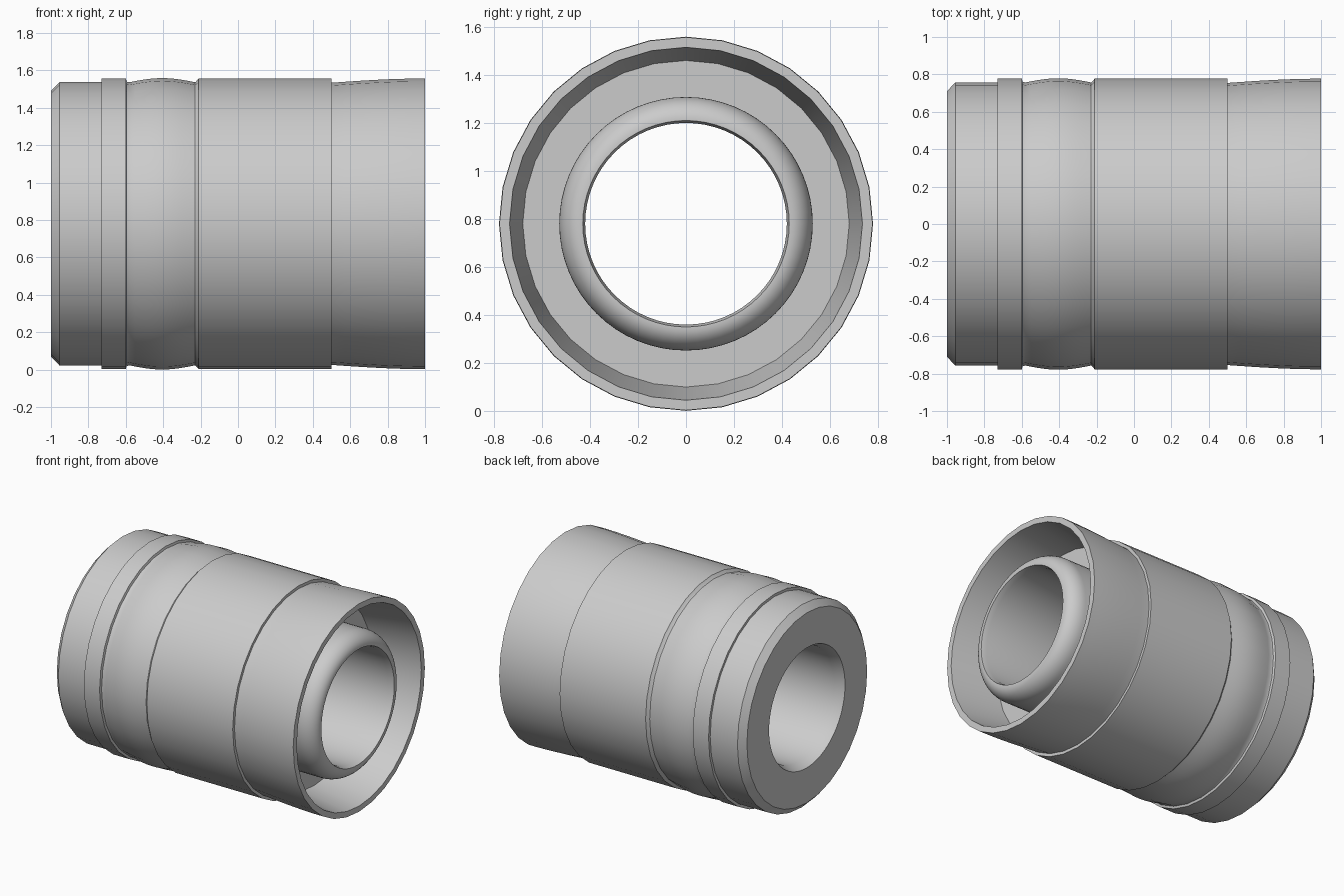
import bpy, bmesh, math

if "Cube" in bpy.data.objects:
    bpy.data.objects.remove(bpy.data.objects["Cube"], do_unlink=True)

AXIS_Z = 0.78

grey = bpy.data.materials.new("plain grey")
grey.use_nodes = True
colour = (0.6, 0.6, 0.6, 1)
grey.diffuse_color = colour
grey.node_tree.nodes["Principled BSDF"].inputs["Base Color"].default_value = colour


def arc(x0, x1, base, rise, start, end, n):
    """Swelling line from x0 to x1; start and end are phases of a sine."""
    pts = []
    for i in range(n + 1):
        t = i / n
        pts.append((x0 + (x1 - x0) * t,
                    base + rise * math.sin(start + (end - start) * t)))
    return pts


def lathe(name, profile, sides):
    """Turn a profile of (x, radius) points about the lengthwise axis."""
    bm = bmesh.new()
    rings = []
    for x, r in profile:
        ring = []
        for i in range(sides):
            a = 2 * math.pi * i / sides
            ring.append(bm.verts.new((x, r * math.sin(a), AXIS_Z + r * math.cos(a))))
        rings.append(ring)
    for a, b in zip(rings, rings[1:]):
        for i in range(sides):
            j = (i + 1) % sides
            bm.faces.new((a[i], a[j], b[j], b[i]))
    bmesh.ops.recalc_face_normals(bm, faces=bm.faces)
    mesh = bpy.data.meshes.new(name)
    bm.to_mesh(mesh)
    bm.free()
    mesh.materials.append(grey)
    obj = bpy.data.objects.new(name, mesh)
    bpy.context.collection.objects.link(obj)
    bpy.ops.object.select_all(action="DESELECT")
    obj.select_set(True)
    bpy.context.view_layer.objects.active = obj
    bpy.ops.object.shade_smooth_by_angle(angle=math.radians(25))
    return obj


FLOOR_X = 0.63

# Outer body: closed end, collar, swollen band, barrel, flared open cup
body = [(-1, 0.453), (-1, 0.71), (-0.955, 0.757), (-0.73, 0.757),
        (-0.73, 0.777), (-0.6, 0.777), (-0.595, 0.76)]
body += arc(-0.58, -0.23, 0.757, 0.022, 0, math.pi, 12)
body += [(-0.225, 0.76), (-0.21, 0.777), (0.5, 0.777), (0.5, 0.755)]
body += arc(0.51, 1, 0.755, 0.022, 0, math.pi / 2, 8)
body += [(1, 0.735), (FLOOR_X, 0.68), (FLOOR_X, 0.5)]
lathe("outer_body", body, 32)

# Inner sleeve: chamfered bore with a rounded neck standing in the cup
sleeve = [(-1, 0.455), (-1, 0.448), (-0.93, 0.42), (0.95, 0.42), (0.99, 0.43)]
for i in range(11):
    a = math.pi / 2 * i / 10
    sleeve.append((0.87 + 0.12 * math.cos(a), 0.435 + 0.093 * math.sin(a)))
sleeve.append((FLOOR_X - 0.02, 0.528))
lathe("inner_sleeve", sleeve, 64)
